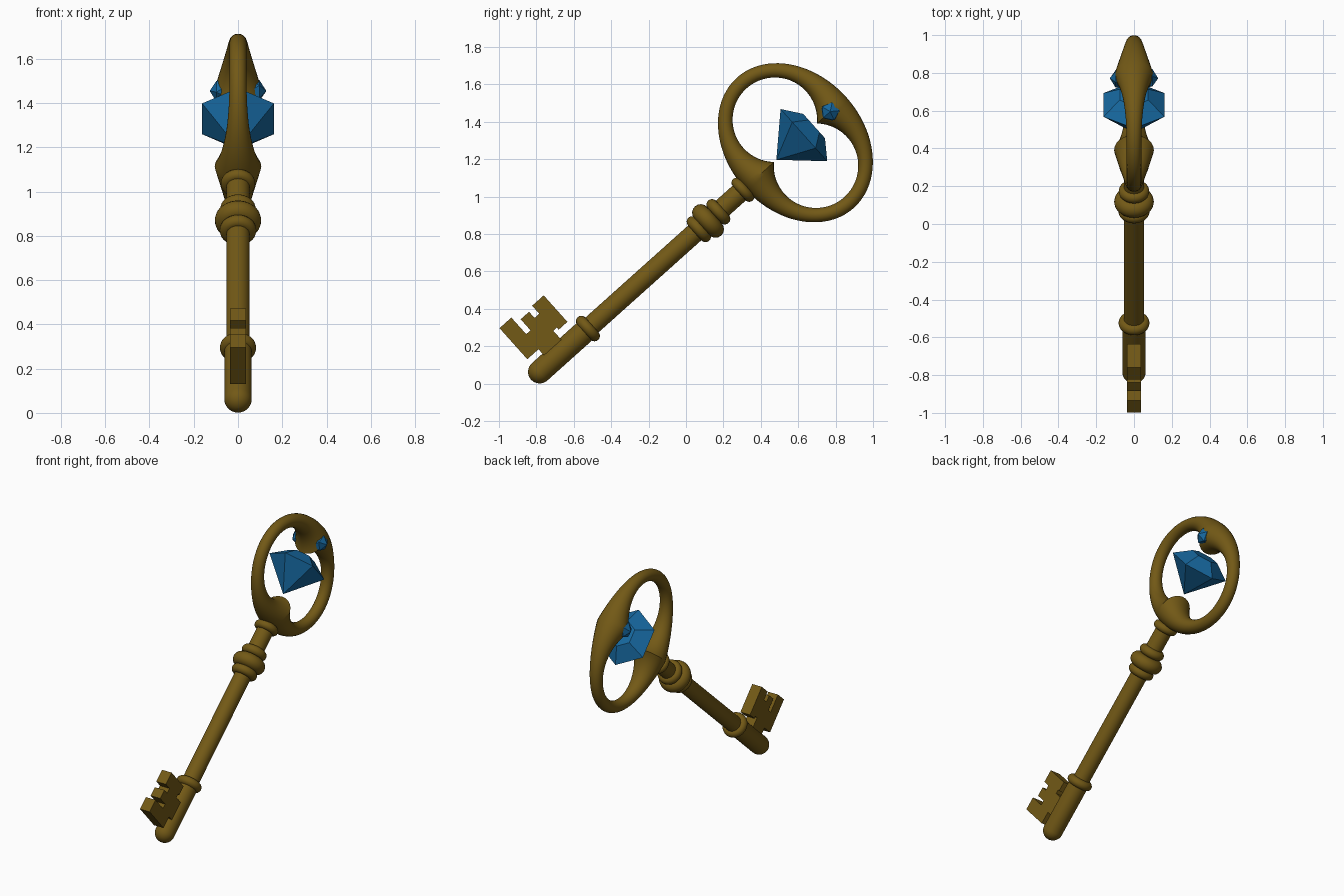
import bpy, bmesh
from math import sin, cos, pi, sqrt, radians
from mathutils import Matrix, Vector

if "Cube" in bpy.data.objects:
    bpy.data.objects.remove(bpy.data.objects["Cube"])

# Key frame: local z runs along the shaft, origin at the bow centre, teeth point to -y
KEY = Matrix.Translation((0, 0.585, 1.288)) @ Matrix.Rotation(radians(-48.15), 4, 'X')


def material(name, rgb):
    m = bpy.data.materials.new(name)
    m.diffuse_color = (*rgb, 1)
    m.use_nodes = True
    m.node_tree.nodes["Principled BSDF"].inputs["Base Color"].default_value = m.diffuse_color
    return m


GOLD = material("old_gold", (0.17, 0.10, 0.008))
BLUE = material("blue_gem", (0.008, 0.135, 0.34))


def finish(name, bm, mat, smooth=True):
    bmesh.ops.recalc_face_normals(bm, faces=bm.faces)
    bm.transform(KEY)
    me = bpy.data.meshes.new(name)
    bm.to_mesh(me)
    bm.free()
    me.materials.append(mat)
    ob = bpy.data.objects.new(name, me)
    bpy.context.collection.objects.link(ob)
    if smooth:
        bpy.ops.object.select_all(action='DESELECT')
        ob.select_set(True)
        bpy.context.view_layer.objects.active = ob
        bpy.ops.object.shade_smooth_by_angle(angle=radians(40))
    return ob


def bridge(bm, rings, closed):
    n = len(rings[0])
    count = len(rings) if closed else len(rings) - 1
    for i in range(count):
        a, b = rings[i], rings[(i + 1) % len(rings)]
        for j in range(n):
            k = (j + 1) % n
            bm.faces.new((a[j], a[k], b[k], b[j]))


def lathe(name, profile, mat, sides=32, start=0.0, smooth=True, closed=False):
    """Spin (radius, z) points round the key axis."""
    bm = bmesh.new()
    rings = [[bm.verts.new((r * cos(start + 2 * pi * j / sides),
                            r * sin(start + 2 * pi * j / sides), z))
              for j in range(sides)] for r, z in profile]
    bridge(bm, rings, closed)
    if not closed:
        bm.faces.new(rings[0])
        bm.faces.new(rings[-1])
    bmesh.ops.remove_doubles(bm, verts=bm.verts, dist=1e-5)
    return finish(name, bm, mat, smooth)


def collar(name, z, outer, tube):
    pts = [(outer - tube + tube * cos(2 * pi * i / 16), z + tube * sin(2 * pi * i / 16))
           for i in range(16)]
    lathe(name, pts, GOLD, closed=True)


# Shaft and the thicker round-nosed tip
lathe("shaft", [(0.053, -1.50), (0.053, -0.28)], GOLD)
nose = [(0.062 * sin(a * pi / 16) + 1e-4, -1.836 - 0.062 * cos(a * pi / 16)) for a in range(9)]
lathe("tip", nose + [(0.062, -1.48)], GOLD)

# Turned rings along the shaft
collar("tip_collar", -1.489, 0.082, 0.029)
collar("lower_ring", -0.693, 0.083, 0.030)
collar("main_bead", -0.627, 0.105, 0.046)
collar("upper_ring", -0.553, 0.081, 0.030)
collar("bow_ring", -0.377, 0.078, 0.027)

# Bow: round tube filling the gap between an oval rim and two overlapping round holes
bm = bmesh.new()
rings = []
for i in range(96):
    th = 2 * pi * i / 96
    c, s = cos(th), sin(th)
    outer = 1 / sqrt((c / 0.468) ** 2 + (s / 0.365) ** 2)
    inner = 0.165 * abs(c) + sqrt(0.226 ** 2 - (0.165 * s) ** 2)
    mid, rad = (outer + inner) / 2, (outer - inner) / 2
    ring = []
    for j in range(24):
        p = 2 * pi * j / 24
        d = mid + rad * cos(p)
        ring.append(bm.verts.new((rad * sin(p), d * c, d * s)))
    rings.append(ring)
bridge(bm, rings, True)
finish("bow", bm, GOLD)

# Toothed bit: (height off axis, position along axis) outline, extruded across x
outline = [(0.04, -1.76), (0.094, -1.76), (0.094, -1.84), (0.317, -1.84), (0.317, -1.755),
           (0.198, -1.755), (0.198, -1.724), (0.277, -1.724), (0.277, -1.664),
           (0.233, -1.664), (0.233, -1.63), (0.29, -1.63), (0.29, -1.547),
           (0.10, -1.547), (0.10, -1.61), (0.115, -1.61), (0.115, -1.635), (0.04, -1.635)]
bm = bmesh.new()
face = bm.faces.new([bm.verts.new((-0.036, -t, s)) for t, s in outline])
ext = bmesh.ops.extrude_face_region(bm, geom=[face])
bmesh.ops.translate(bm, vec=(0.072, 0, 0),
                    verts=[v for v in ext["geom"] if isinstance(v, bmesh.types.BMVert)])
finish("bit", bm, GOLD, smooth=False)

# Six-sided cut gem floating in the bow
lathe("centre_gem", [(1e-6, -0.137), (0.187, 0.061), (0.087, 0.134)], BLUE,
      sides=6, start=pi / 2, smooth=False)

# Small studs on both faces of the bow
for side, label in ((-1, "left"), (1, "right")):
    bm = bmesh.new()
    bmesh.ops.create_icosphere(bm, subdivisions=1, radius=0.056,
                               matrix=Matrix.Translation((side * 0.072, 0, 0.25))
                               @ Matrix.Rotation(pi / 2, 4, 'Y'))
    finish(label + "_stud_gem", bm, BLUE, smooth=False)
